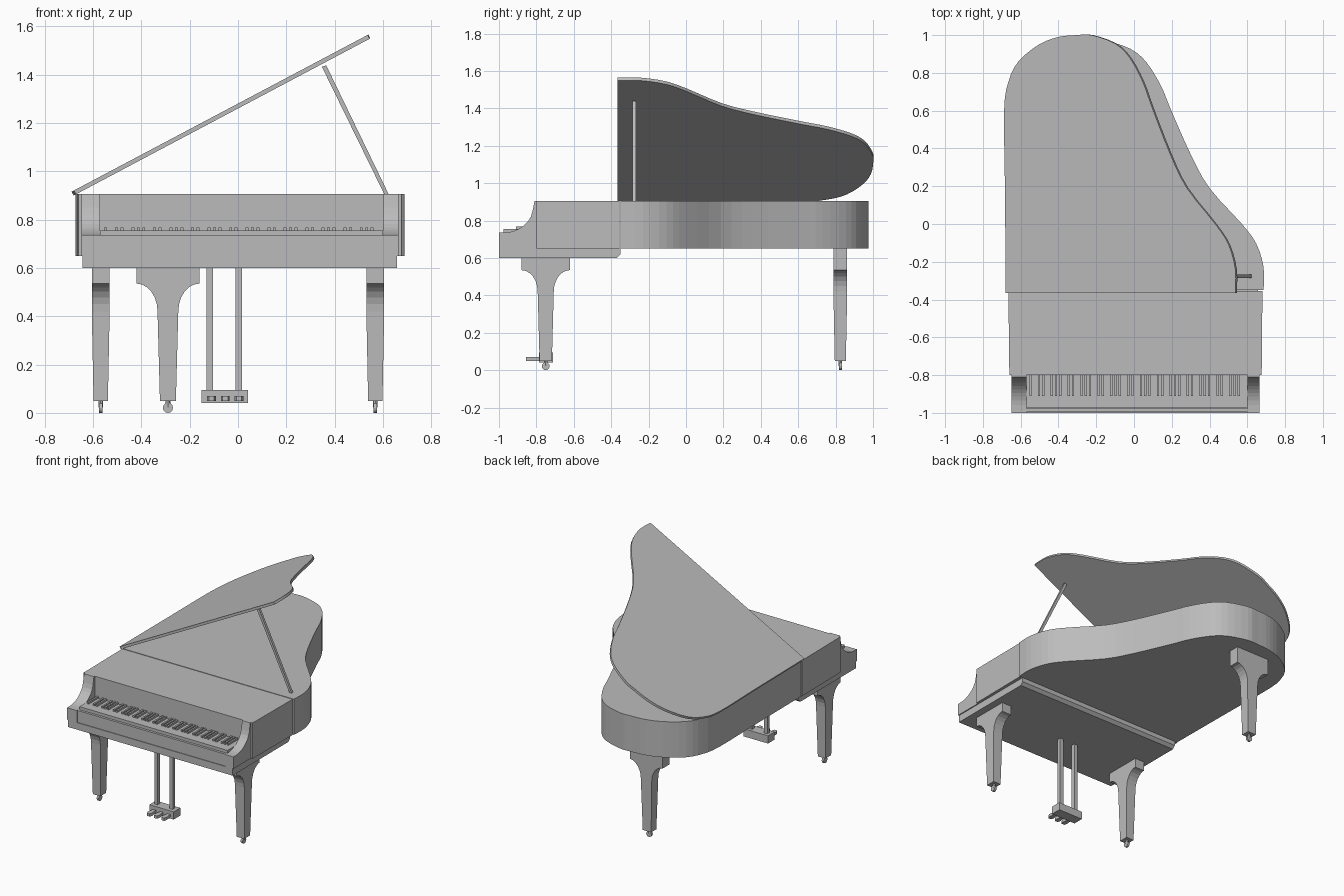
import bpy, bmesh, math
from mathutils import Vector, Matrix

old = bpy.data.objects.get("Cube")
if old:
    bpy.data.objects.remove(old)

grey = bpy.data.materials.new("plain grey")
grey.use_nodes = True
COLOUR = (0.5, 0.5, 0.5, 1)
grey.diffuse_color = COLOUR
grey.node_tree.nodes["Principled BSDF"].inputs["Base Color"].default_value = COLOUR


def finish(name, bm):
    bmesh.ops.recalc_face_normals(bm, faces=bm.faces)
    mesh = bpy.data.meshes.new(name)
    bm.to_mesh(mesh)
    bm.free()
    mesh.materials.append(grey)
    ob = bpy.data.objects.new(name, mesh)
    bpy.context.collection.objects.link(ob)
    return ob


def prism(name, points, axis, lo, hi):
    """Extrude a 2D outline along an axis; the points are the other two axes in order."""
    bm = bmesh.new()
    verts = []
    for p in points:
        co = list(p)
        co.insert("xyz".index(axis), lo)
        verts.append(bm.verts.new(co))
    face = bm.faces.new(verts)
    new = bmesh.ops.extrude_face_region(bm, geom=[face])["geom"]
    shift = Vector([hi - lo if a == axis else 0 for a in "xyz"])
    bmesh.ops.translate(bm, vec=shift, verts=[v for v in new if isinstance(v, bmesh.types.BMVert)])
    return finish(name, bm)


def box(name, x0, x1, y0, y1, z0, z1):
    return prism(name, [(x0, y0), (x1, y0), (x1, y1), (x0, y1)], "z", z0, z1)


def spline(points, steps=3):
    """Smooth an open run of 2D points."""
    pts = [Vector(p) for p in points]
    out = []
    for i in range(len(pts) - 1):
        a, b, c, d = pts[max(i - 1, 0)], pts[i], pts[i + 1], pts[min(i + 2, len(pts) - 1)]
        for s in range(steps):
            t = s / steps
            out.append(0.5 * (2 * b + (c - a) * t + (2 * a - 5 * b + 4 * c - d) * t**2
                              + (3 * b - a - 3 * c + d) * t**3))
    return out + [pts[-1]]


# Curved plan shared by the case and the lid
plan = spline([(0.70, -0.365), (0.70, -0.24), (0.66, -0.11), (0.58, 0.0), (0.41, 0.19),
               (0.31, 0.37), (0.20, 0.62), (0.147, 0.75), (0.068, 0.88), (-0.02, 0.955),
               (-0.16, 1.0), (-0.25, 1.0), (-0.36, 0.99), (-0.476, 0.95), (-0.60, 0.86),
               (-0.66, 0.75), (-0.685, 0.60), (-0.68, 0.2), (-0.675, -0.365)])

prism("curved_case", [(p.x * 0.98, -0.35 + (p.y + 0.365) * 0.968) for p in plan], "z", 0.65, 0.905)

# Raised lid, tilted on its long left edge
lid = prism("raised_lid", [(p.x + 0.68, p.y) for p in plan], "z", 0, 0.018)
lid.data.transform(Matrix.Translation((-0.675, 0, 0.902)) @ Matrix.Rotation(-math.radians(27.9), 4, "Y"))

# Lid prop
prism("lid_prop", [(0.61, 0.895), (0.628, 0.895), (0.365, 1.438), (0.347, 1.432)], "y", -0.285, -0.268)

# Front case, with the fallboard as its front face
prism("front_case", [(-0.66, -0.8), (0.676, -0.8), (0.68, -0.356), (-0.665, -0.356)], "z", 0.65, 0.905)

# Key bed with a chamfered back edge
prism("key_bed", [(-1, 0.6), (-0.37, 0.6), (-0.35, 0.62), (-0.35, 0.65), (-1, 0.65)], "x", -0.643, 0.657)

# Curved cheeks at both ends of the keys
scoop = spline([(-1, 0.735), (-0.935, 0.74), (-0.875, 0.768), (-0.83, 0.82), (-0.81, 0.905)])
cheek = [(-0.79, 0.65), (-1, 0.65)] + scoop + [(-0.79, 0.905)]
prism("right_cheek", cheek, "x", -0.648, -0.57)
prism("left_cheek", cheek, "x", 0.6, 0.664)

# Keyboard
box("key_slip", -0.57, 0.6, -0.995, -0.978, 0.65, 0.735)
box("white_keys", -0.57, 0.6, -0.975, -0.8, 0.65, 0.755)
pitch = 1.17 / 52
for i in range(51):
    if i % 7 in (0, 2, 3, 5, 6):
        x = -0.57 + (i + 1) * pitch
        box("black_key", x - 0.006, x + 0.006, -0.91, -0.8, 0.755, 0.768)


def leg(name, x, y, top, turned):
    """Tapered leg with a flared bracket at the top and a caster below."""
    half = [(0.13, top), (0.13, 0.535)]
    for k in range(1, 7):
        a = k / 6 * math.pi / 2
        half.append((0.13 - 0.087 * math.sin(a), 0.42 + 0.115 * math.cos(a)))
    half.append((0.033, 0.05))
    ob = prism(name, half + [(-u, z) for u, z in reversed(half)], "y", -0.037, 0.037)
    for v in ob.data.vertices:
        if v.co.z < 0.1:
            v.co.y *= 0.8
    turn = Matrix.Rotation(math.pi / 2 if turned else 0, 4, "Z")
    place = Matrix.Translation((x, y, 0)) @ turn
    ob.data.transform(place)
    bm = bmesh.new()
    bmesh.ops.create_cone(bm, cap_ends=True, segments=12, radius1=0.021, radius2=0.021, depth=0.016,
                          matrix=Matrix.Translation((0, 0, 0.021)) @ Matrix.Rotation(math.pi / 2, 4, "X"))
    bmesh.ops.create_cone(bm, cap_ends=True, segments=8, radius1=0.01, radius2=0.01, depth=0.03,
                          matrix=Matrix.Translation((0, 0, 0.038)))
    finish(name + "_caster", bm).data.transform(place)


leg("front_right_leg", -0.568, -0.75, 0.6, True)
leg("front_left_leg", 0.568, -0.75, 0.6, True)
leg("back_leg", -0.29, 0.825, 0.65, False)

# Pedal lyre
for x in (-0.117, 0.003):
    box("lyre_post", x - 0.013, x + 0.013, -0.758, -0.732, 0.09, 0.6)
box("pedal_box", -0.15, 0.042, -0.785, -0.71, 0.04, 0.095)
for x in (-0.11, -0.053, 0.004):
    w = 0.018
    tongue = [(x - w * 0.6, -0.78), (x - w, -0.835), (x - w * 0.6, -0.855),
              (x + w * 0.6, -0.855), (x + w, -0.835), (x + w * 0.6, -0.78)]
    prism("pedal", tongue, "z", 0.05, 0.07)
